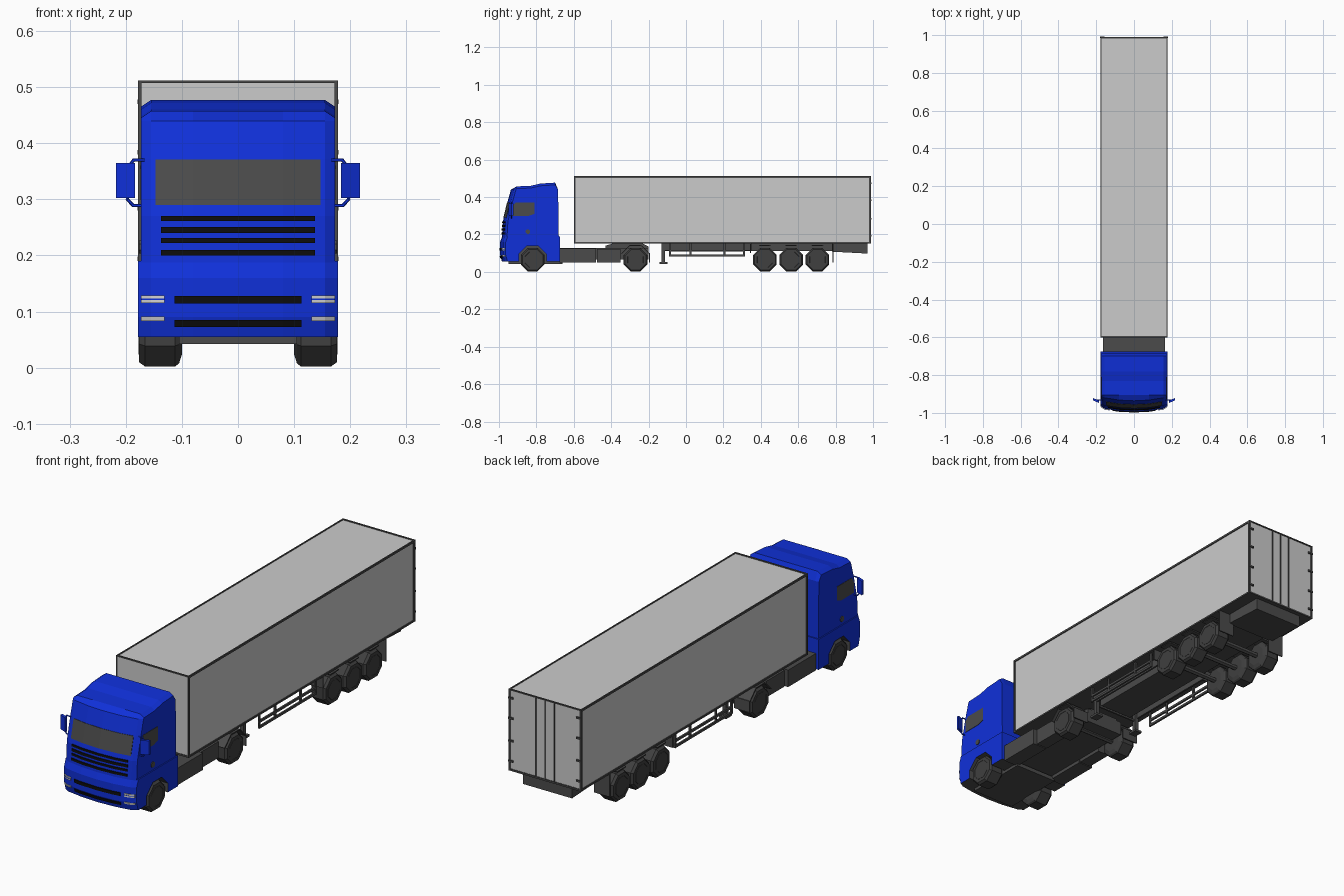
import bpy, bmesh, math
from mathutils import Vector

if "Cube" in bpy.data.objects:
    bpy.data.objects.remove(bpy.data.objects["Cube"])

def material(name, r, g, b):
    m = bpy.data.materials.new(name)
    m.diffuse_color = (r, g, b, 1)
    m.use_nodes = True
    m.node_tree.nodes["Principled BSDF"].inputs["Base Color"].default_value = m.diffuse_color
    return m

BLUE = material("cab_blue", 0.005, 0.03, 0.70)
PANEL = material("panel_grey", 0.60, 0.60, 0.60)
DARK = material("chassis_grey", 0.07, 0.07, 0.07)
TYRE = material("tyre_grey", 0.05, 0.05, 0.05)
BLACK = material("grille_black", 0.004, 0.004, 0.004)
LAMP = material("lamp_white", 0.65, 0.65, 0.65)

def finish(name, bm, *mats):
    bmesh.ops.recalc_face_normals(bm, faces=bm.faces)
    me = bpy.data.meshes.new(name)
    bm.to_mesh(me)
    bm.free()
    for m in mats:
        me.materials.append(m)
    ob = bpy.data.objects.new(name, me)
    bpy.context.collection.objects.link(ob)
    return ob

def loft(name, rings, mat, *extra):
    """Skin a list of closed rings and cap both ends."""
    bm = bmesh.new()
    vs = [[bm.verts.new(p) for p in r] for r in rings]
    n = len(rings[0])
    for a, b in zip(vs, vs[1:]):
        for i in range(n):
            bm.faces.new((a[i], a[(i + 1) % n], b[(i + 1) % n], b[i]))
    bm.faces.new(vs[0])
    bm.faces.new(vs[-1])
    return finish(name, bm, mat, *extra)

def box(name, x0, x1, y0, y1, z0, z1, mat):
    ring = lambda x: [(x, y0, z0), (x, y1, z0), (x, y1, z1), (x, y0, z1)]
    return loft(name, [ring(x0), ring(x1)], mat)

def plate(name, x0, x1, yz, mat):
    return loft(name, [[(x, y, z) for y, z in yz] for x in (x0, x1)], mat)

def pair(name, x0, x1, *args):
    """Mirrored boxes on both sides."""
    box(name + "_right", x0, x1, *args)
    box(name + "_left", -x1, -x0, *args)

def bar(name, pts, r, mat):
    """Six-sided rod through a few points."""
    bm = bmesh.new()
    for p, q in zip(pts, pts[1:]):
        p, q = Vector(p), Vector(q)
        mt = (q - p).to_track_quat('Z', 'Y').to_matrix().to_4x4()
        mt.translation = (p + q) / 2
        bmesh.ops.create_cone(bm, cap_ends=True, segments=6, radius1=r, radius2=r,
                              depth=(q - p).length + r, matrix=mt)
    return finish(name, bm, mat)

def lathe(name, prof, yc, zc, side, n, mat, *extra):
    """Revolve (x, radius) points about an axle along x."""
    rings = [[(side * x, yc + r * math.cos((i + .5) * math.tau / n),
               zc + r * math.sin((i + .5) * math.tau / n)) for i in range(n)] for x, r in prof]
    return loft(name, rings, mat, *extra)

def lerp(table, t):
    for (a, u), (b, v) in zip(table, table[1:]):
        if t <= b:
            return u + (v - u) * max(0, t - a) / (b - a)
    return table[-1][1]

# ---------- cab: side profiles (y, z) swept across the width, front bowed ----------
BOW = [(0, 0), (.08, .004), (.155, .016), (.178, .03)]
UP_FRONT = [(.17, -.985), (.27, -.979), (.372, -.955), (.44, -.936)]
LOW_FRONT = [(.055, -.984), (.09, -.994), (.16, -.994), (.19, -.983)]
ROOF = [(-.905, .457), (-.83, .46), (-.78, .472), (-.70, .477), (-.684, .44), (-.68, .17)]

def cab_ring(x, front, rest, drop):
    pts = [(x, y + lerp(BOW, abs(x)), z) for z, y in front]
    return pts + [(x, y, z - (drop if z > .445 else 0)) for y, z in rest]

def cab_loft(name, half, front, rest, drop, *mats):
    xs = [0, .08, .155, half]
    xs = [-x for x in xs[:0:-1]] + xs
    return loft(name, [cab_ring(x, front, rest, drop if abs(x) == half else 0) for x in xs], *mats)

cab_loft("cab_upper", .173, UP_FRONT, ROOF, .012, BLUE)
lower = cab_loft("cab_lower", .178, LOW_FRONT, [(-.675, .19), (-.675, .055)], 0, BLUE, DARK)

# wheel arches cut from the lower cab
WZ, FRONT_Y = .065, -.82
for s in (1, -1):
    cut = lathe("arch_cutter", [(.10, .08), (.2, .08)], FRONT_Y, WZ, s, 8, DARK)
    mod = lower.modifiers.new("arch", 'BOOLEAN')
    mod.operation, mod.solver, mod.object = 'DIFFERENCE', 'EXACT', cut
    bpy.context.view_layer.objects.active = lower
    bpy.ops.object.modifier_apply(modifier=mod.name)
    bpy.data.objects.remove(cut)
for f in lower.data.polygons:
    c = f.center
    arch = abs(c.x) < .176 and math.hypot(c.y - FRONT_Y, c.z - WZ) < .082
    f.material_index = 1 if arch or f.normal.z < -.9 else 0

# plates that follow the bowed front
def front_strip(name, x0, x1, z0, z1, front, mat, out=.004):
    xs = sorted({x0, x1} | {s * b for b, _ in BOW for s in (1, -1) if x0 < s * b < x1})
    rings = []
    for x in xs:
        ya, yb = (lerp(front, z) + lerp(BOW, abs(x)) for z in (z0, z1))
        rings.append([(x, ya - out, z0), (x, yb - out, z1), (x, yb + .004, z1), (x, ya + .004, z0)])
    loft(name, rings, mat)

front_strip("windscreen", -.147, .147, .29, .371, UP_FRONT, DARK, .002)
for i, (z0, z1) in enumerate([(.261, .27), (.24, .251), (.222, .231), (.2, .21)]):
    front_strip(f"grille_slot_{i}", -.137, .137, z0, z1, UP_FRONT, BLACK)
for i, (z0, z1) in enumerate([(.114, .128), (.072, .085)]):
    front_strip(f"bumper_slot_{i}", -.113, .113, z0, z1, LOW_FRONT, BLACK)
for a, b in ((.131, .173), (-.173, -.131)):
    front_strip("headlight", a, b, .115, .129, LOW_FRONT, LAMP)
    front_strip("fog_light", a, b, .083, .091, LOW_FRONT, LAMP)
    front_strip("headlight_divider", a, b, .121, .1235, LOW_FRONT, BLUE, .005)

# side windows, handles, mirrors
WINDOW = [(-.928, .30), (-.926, .355), (-.91, .371), (-.81, .371), (-.81, .31), (-.84, .30)]
for s, side in ((1, "right"), (-1, "left")):
    plate("side_window_" + side, s * .170, s * .1745, WINDOW, DARK)
    lathe("door_handle_" + side, [(.17, .013), (.176, .013)], -.845, .215, s, 8, DARK)
    arm = [(.168, .37), (.186, .37), (.197, .355), (.197, .30), (.187, .289), (.168, .289)]
    bar("mirror_arm_" + side, [(s * x, -.933, z) for x, z in arm], .003, BLUE)
    foot = [(.184, -.948), (.217, -.934), (.217, -.922), (.184, -.934)]
    loft("mirror_" + side, [[(s * x, y, z) for x, y in foot] for z in (.302, .365)], BLUE)

# ---------- tractor chassis ----------
box("tractor_frame", -.093, .093, -.70, -.20, .065, .128, DARK)
box("engine_pan", -.105, .105, -.95, -.66, .042, .06, DARK)
pair("fuel_tank", .093, .165, -.675, -.48, .05, .125, DARK)
pair("tool_box", .093, .15, -.475, -.35, .05, .122, DARK)
plate("coupling_plate", -.07, .07, [(-.43, .128), (-.43, .14), (-.38, .155), (-.24, .155), (-.20, .135), (-.20, .128)], DARK)

# ---------- wheels, axles and mudguards ----------
TYRE_PROF = [(.10, .045), (.105, .062), (.112, .068), (.166, .068), (.176, .060), (.176, .045)]
HUB_PROF = [(.15, .046), (.177, .045), (.168, .038), (.166, .024), (.174, .018), (.174, .008)]

def mudguard(name, s, yc, a0, a1, r=.074):
    angles = [math.radians(a) for a in range(a0, a1 + 1, 45)]
    pts = [(yc + k * math.cos(a), WZ + k * math.sin(a)) for k in (r, r + .005)
           for a in (angles if k == r else angles[::-1])]
    plate(name, s * .10, s * .177, pts, DARK)

for i, y in enumerate([FRONT_Y, -.27, .422, .563, .703]):
    bar(f"axle_{i}", [(-.12, y, WZ), (.12, y, WZ)], .012, DARK)
    for s, side in ((1, "right"), (-1, "left")):
        lathe(f"tyre_{i}_{side}", TYRE_PROF, y, WZ, s, 8, TYRE)
        lathe(f"hub_{i}_{side}", HUB_PROF, y, WZ, s, 8, DARK)
        if i == 1:
            mudguard(f"mudguard_{i}_{side}", s, y, 22, 158, .079)
        elif i > 1:
            mudguard(f"mudguard_{i}_{side}", s, y, 67, 113, .079)
pair("drive_mudflap", .10, .177, -.197, -.192, .05, .10, DARK)
pair("trailer_mudflap", .10, .177, .783, .788, .05, .15, DARK)
pair("trailer_mudguard_front", .10, .177, .342, .348, .10, .15, DARK)

# ---------- trailer body ----------
Y0, Y1 = -.60, .99
box("cargo_box", -.174, .174, Y0 + .003, Y1 - .004, .158, .509, PANEL)
box("trailer_floor", -.176, .176, Y0 + .002, Y1 - .002, .151, .159, DARK)
pair("top_rail", .172, .178, Y0, Y1, .503, .512, DARK)
pair("bottom_rail", .172, .178, Y0, Y1, .151, .158, DARK)
pair("front_post", .172, .178, Y0, Y0 + .008, .151, .512, DARK)
pair("rear_post", .171, .178, Y1 - .012, Y1, .151, .512, DARK)
for tag, y in (("front", Y0), ("rear", Y1 - .008)):
    box(tag + "_header", -.178, .178, y, y + .008, .507, .512, DARK)
    box(tag + "_sill", -.178, .178, y, y + .008, .151, .158, DARK)
# rear doors: seam, locking rods and hinges
for x in (-.045, 0, .045):
    box("door_rod", x - .002, x + .002, Y1 - .006, Y1, .158, .507, DARK)
for z in (.19, .28, .38, .47):
    pair("door_hinge", .155, .179, Y1 - .004, Y1 + .002, z, z + .008, DARK)

# ---------- trailer running gear ----------
box("trailer_frame", -.08, .08, -.13, .97, .112, .152, DARK)
pair("frame_side_skirt", .11, .118, -.13, .35, .115, .152, DARK)
plate("rear_bumper", -.12, .12, [(.78, .152), (.78, .108), (.97, .098), (.97, .152)], DARK)
pair("landing_leg", .10, .118, -.13, -.112, .05, .152, DARK)
pair("landing_foot", .092, .126, -.142, -.10, .042, .052, DARK)
box("landing_crossbar", -.11, .11, -.125, -.117, .10, .108, DARK)
for z in (.083, .108):
    pair("side_guard_rail", .160, .168, -.09, .315, z, z + .010, DARK)
for y in (-.09, .02, .20, .305):
    pair("side_guard_post", .160, .167, y, y + .010, .083, .152, DARK)
